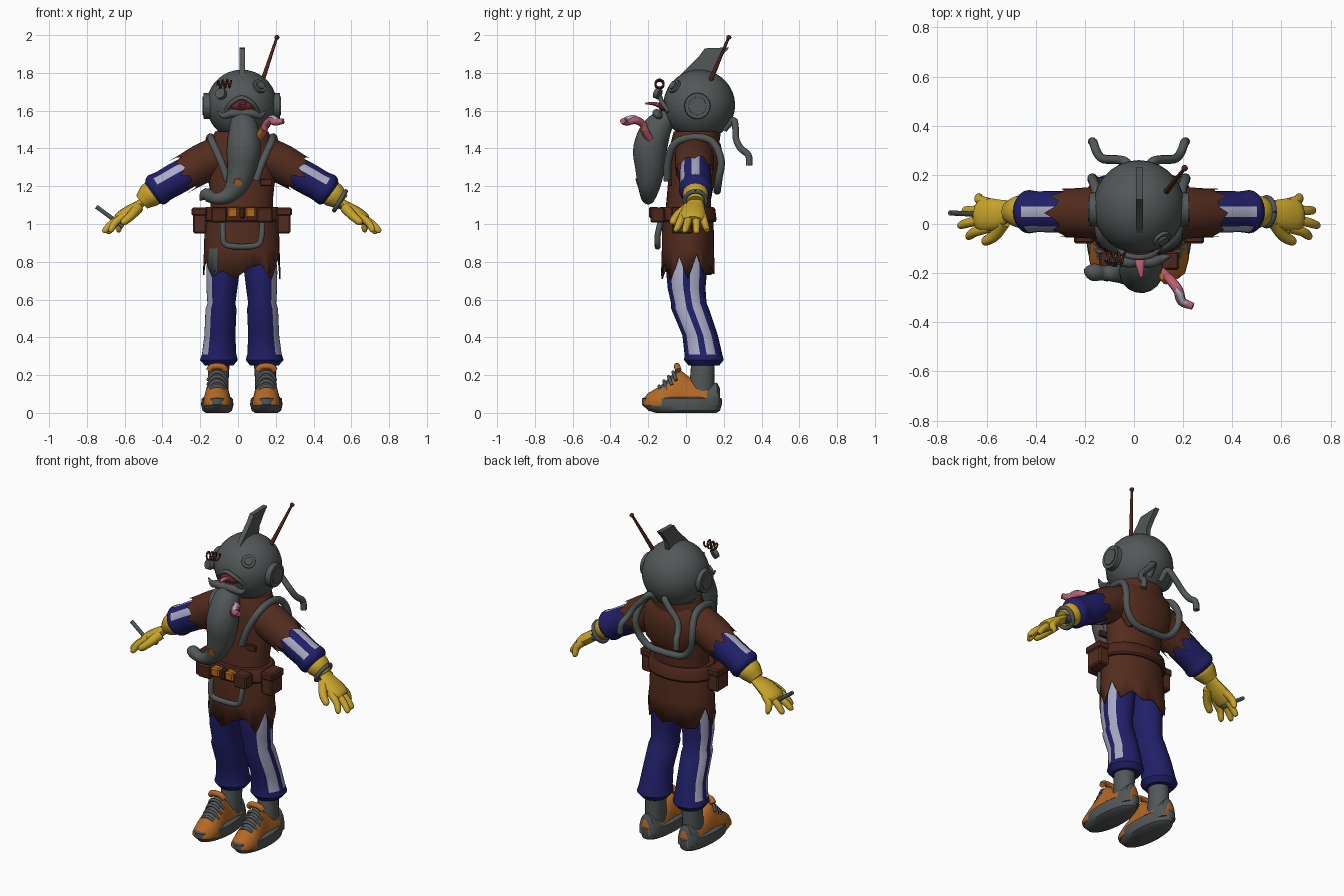
import bpy, bmesh, math, random
from mathutils import Vector as V

random.seed(4)
if "Cube" in bpy.data.objects:
    bpy.data.objects.remove(bpy.data.objects["Cube"])
MID = 0.02  # plane of symmetry


def material(name, *rgb):
    m = bpy.data.materials.new(name)
    m.use_nodes = True
    m.diffuse_color = (*rgb, 1)
    m.node_tree.nodes["Principled BSDF"].inputs["Base Color"].default_value = (*rgb, 1)
    return m


grey = material("sea grey", .085, .095, .095)
brown = material("tunic brown", .088, .025, .013)
dark = material("dark leather", .075, .02, .012)
navy = material("navy blue", .015, .014, .14)
pale = material("pale lavender", .4, .4, .56)
orange = material("shoe orange", .46, .14, .018)
yellow = material("glove yellow", .58, .375, .025)
pink = material("pink", .5, .11, .16)
maroon = material("mouth maroon", .16, .018, .022)


def finish(name, bm, mats, angle=40):
    bmesh.ops.recalc_face_normals(bm, faces=bm.faces)
    me = bpy.data.meshes.new(name)
    bm.to_mesh(me)
    bm.free()
    ob = bpy.data.objects.new(name, me)
    bpy.context.collection.objects.link(ob)
    for m in mats if isinstance(mats, tuple) else (mats,):
        me.materials.append(m)
    bpy.ops.object.select_all(action="DESELECT")
    ob.select_set(True)
    bpy.context.view_layer.objects.active = ob
    bpy.ops.object.shade_smooth_by_angle(angle=math.radians(angle))
    return ob


def skin(name, rings, mats, rule=None, close_end=True):
    """Bridge equal rings of points; rule(row, column) picks the colour slot."""
    bm = bmesh.new()
    rows = [[bm.verts.new(p) for p in r] for r in rings]
    n = len(rows[0])
    for i in range(len(rows) - 1):
        for j in range(n):
            k = (j + 1) % n
            f = bm.faces.new((rows[i][j], rows[i][k], rows[i + 1][k], rows[i + 1][j]))
            f.material_index = rule(i, j) if rule else 0
    bm.faces.new(rows[0])
    if close_end:
        bm.faces.new(rows[-1])
    return finish(name, bm, mats)


def ellipses(rows, s=1, seg=32):
    """Horizontal rings from rows of z, x, y, x radius, y radius."""
    return [[V((MID + s * (x + rx * math.cos(a)), y + ry * math.sin(a), z))
             for a in (math.tau * j / seg for j in range(seg))] for z, x, y, rx, ry in rows]


def tube_rings(pts, s=1, seg=10, steps=4, flat=1):
    """Rings along a smooth path of x, y, z, radius."""
    path, q = [], [V(p) for p in pts]
    q = [q[0] * 2 - q[1]] + q + [q[-1] * 2 - q[-2]]
    for i in range(1, len(q) - 2):
        a, b, c, d = q[i - 1:i + 3]
        for k in range(steps + (i == len(q) - 3)):
            t = k / steps
            path.append((b * 2 + (c - a) * t + (a * 2 - b * 5 + c * 4 - d) * t ** 2
                         + (b * 3 - a - c * 3 + d) * t ** 3) / 2)
    pos = [V((MID + s * p[0], p[1], p[2])) for p in path]
    rings, u = [], V((0, 0, 1))
    for i, p in enumerate(pos):
        d = (pos[min(i + 1, len(pos) - 1)] - pos[max(i - 1, 0)]).normalized()
        if i == 0 and abs(d.z) > .9:
            u = V((0, 1, 0))
        u = (u - d * u.dot(d)).normalized()
        v, r = d.cross(u), max(path[i][3], .002)
        rings.append([p + (u * math.cos(a) * flat + v * math.sin(a)) * r
                      for a in (math.tau * j / seg for j in range(seg))])
    return rings


def tube(name, pts, mat, s=1, **kw):
    return skin(name, tube_rings(pts, s, **kw), mat)


def hose(name, pts, r, mat, s=1):
    return tube(name, [(*p, r) for p in pts], mat, s)


def box(name, centre, size, mat, bevel=.008):
    bm = bmesh.new()
    bmesh.ops.create_cube(bm, size=1)
    for v in bm.verts:
        v.co = V(centre) + V(a * b for a, b in zip(v.co, size))
    bmesh.ops.bevel(bm, geom=bm.edges[:], offset=bevel, segments=1, affect="EDGES")
    return finish(name, bm, mat, 30)


def ball(name, centre, size, mat):
    bm = bmesh.new()
    bmesh.ops.create_uvsphere(bm, u_segments=28, v_segments=18, radius=1)
    for v in bm.verts:
        v.co = V(centre) + V(a * b for a, b in zip(v.co, size))
    return finish(name, bm, mat)


def disc(name, centre, normal, r, depth, mat, seg=16):
    bm = bmesh.new()
    rot = V(normal).to_track_quat("Z", "Y").to_matrix().to_4x4()
    rot.translation = V(centre)
    bmesh.ops.create_cone(bm, cap_ends=True, segments=seg, radius1=r, radius2=r * .94, depth=depth, matrix=rot)
    return finish(name, bm, mat, 30)


# Helmet head, fin and antenna
head = V((MID, .07, 1.63))
ball("helmet", head, (.187, .19, .187), grey)
bm = bmesh.new()
fin = [(-.05, 1.77), (.02, 1.84), (.07, 1.89), (.1, 1.93), (.23, 1.935), (.19, 1.89), (.155, 1.84), (.14, 1.72), (0, 1.7)]
face = bm.faces.new([bm.verts.new((.009, y, z)) for y, z in fin])
out = bmesh.ops.extrude_face_region(bm, geom=[face])["geom"]
bmesh.ops.translate(bm, verts=[g for g in out if isinstance(g, bmesh.types.BMVert)], vec=(.028, 0, 0))
finish("head_fin", bm, grey, 30)
tube("antenna", [(.11, .13, 1.76, .012), (.185, .225, 1.985, .007)], dark)
ball("antenna_tip", (.206, .227, 1.988), (.013, .013, .012), dark)

# Whole eye, sprung eye and its coil
eye = V((.1, -.14, .105)).normalized()
disc("left_eye_rim", head + eye * .184, eye, .04, .026, grey)
disc("left_eye_lens", head + eye * .198, eye, .024, .016, grey)
coil = [(-.13 + .0032 * k, -.14 + .022 * math.cos(k * .85), 1.735 + .022 * math.sin(k * .85) + .0005 * k)
        for k in range(24)]
hose("eye_spring", coil, .005, dark)
disc("right_eye_cap", (-.09, -.15, 1.69), (-.4, -.8, .3), .03, .025, grey)

# Mouth, lips, tongue, whiskers
ball("mouth", (.022, -.1, 1.626), (.066, .047, .036), maroon)
hose("upper_lip", [(-.085, -.09, 1.595), (-.055, -.125, 1.64), (0, -.135, 1.668), (.055, -.125, 1.64), (.085, -.09, 1.595)], .012, grey)
tube("tongue", [(0, -.12, 1.62, .024), (.005, -.17, 1.637, .017), (.01, -.215, 1.638, .007)], pink, flat=.6)
for s in (1, -1):
    tube("whisker", [(0, -.15, 1.58, .022), (.05, -.155, 1.587, .023), (.095, -.14, 1.572, .017), (.128, -.13, 1.597, .003)], grey, s)

# Long tail-like beard
tube("beard", [(.0, -.09, 1.575, .05), (.01, -.155, 1.5, .08), (.01, -.19, 1.4, .09), (0, -.19, 1.3, .08),
               (-.025, -.195, 1.21, .062), (-.075, -.2, 1.15, .042), (-.14, -.2, 1.135, .03),
               (-.19, -.195, 1.155, .035), (-.222, -.185, 1.125, .003)], grey, seg=18)
disc("beard_patch", (0, -.256, 1.22), (.1, -1, -.3), .024, .009, orange, 7)

# Curling tentacle
tube("tentacle_root", [(.09, -.19, 1.45, .018), (.12, -.22, 1.5, .02)], pink)
tube("tentacle_root_front", [(.086, -.2, 1.455, .017), (.112, -.23, 1.505, .018)], orange)
tube("tentacle", [(.115, -.215, 1.49, .02), (.13, -.23, 1.53, .02), (.16, -.27, 1.55, .021),
                  (.175, -.315, 1.54, .02), (.22, -.335, 1.545, .015)], pink)
tube("tentacle_inside", [(.15, -.265, 1.563, .011), (.166, -.285, 1.564, .013), (.178, -.315, 1.554, .014),
                         (.195, -.325, 1.553, .01)], pale)

# Tunic with padded back
skin("tunic", ellipses([(1, 0, .01, .17, .125), (1.13, 0, .015, .165, .118), (1.28, 0, .035, .18, .125),
                        (1.38, 0, .045, .18, .13), (1.44, 0, .05, .165, .128), (1.49, 0, .06, .14, .125)]), brown)
skin("back_pad", ellipses([(1.19, 0, .11, .12, .05), (1.24, 0, .12, .16, .068), (1.34, 0, .125, .175, .07),
                           (1.42, 0, .12, .165, .065), (1.46, 0, .11, .13, .05)]), brown)

# Torn skirt: hem heights anticlockwise from the left side
hem = [.71, .84, .73, .78, .735, .76, .73, .73, .85, .73, .81, .72, .755, .71, .765, .79, .705, .83]
rings = ellipses([(1.08, 0, .01, .17, .13), (.95, 0, .01, .198, .138), (.87, 0, .01, .2, .138), (.775, 0, .01, .206, .142)], seg=36)
for j, p in enumerate(rings[-1]):
    p.z = (hem[j // 2] + hem[(j + 1) // 2 % 18]) / 2
skirt = skin("torn_skirt", rings, (brown, grey), lambda i, j: int(i == 2 and j in (21, 22)), False)
skirt.modifiers.new("cloth", "SOLIDIFY").thickness = .008
box("tunic_patch", (.15, -.083, 1.22), (.06, .02, .035), dark, .003)

# Belt with pouches and hanging hose
skin("belt", ellipses([(1.01, 0, .005, .2, .15), (1.02, 0, .005, .208, .157), (1.08, 0, .005, .2, .15), (1.09, 0, .005, .19, .14)]), dark)
box("buckle", (MID + .002, -.17, 1.06), (.03, .05, .062), dark)
for s in (1, -1):
    box("side_pouch", (MID + s * .222, -.02, 1.01), (.07, .11, .12), brown)
    box("side_pouch_flap", (MID + s * .225, -.02, 1.065), (.08, .12, .045), dark)
    box("front_pouch", (MID + s * .12, -.15, 1.047), (.085, .075, .08), dark)
    box("buckle_pouch", (MID + s * .048, -.163, 1.06), (.056, .05, .054), orange)
hose("hanging_hose", [(-.1, -.13, 1.03), (-.1, -.15, .94), (-.085, -.15, .89), (0, -.15, .88),
                      (.085, -.15, .89), (.105, -.15, .94), (.11, -.13, 1.03)], .016, grey)

for s, side in ((1, "left"), (-1, "right")):
    # Ear port and breathing hoses
    disc(side + "_ear_port", (MID + s * .177, .06, 1.625), (s, 0, 0), .072, .05, grey)
    disc(side + "_ear_glass", (MID + s * .196, .06, 1.625), (s, 0, 0), .052, .022, grey, 8)
    hose(side + "_harness", [(.075, -.1, 1.23), (.11, -.095, 1.33), (.155, -.055, 1.43), (.165, .05, 1.46), (.175, .14, 1.435),
                             (.19, .185, 1.34), (.175, .175, 1.25), (.11, .165, 1.185), (0, .165, 1.175)], .02, grey, s)
    hose(side + "_breathing_hose", [(.04, .2, 1.5), (.05, .25, 1.55), (.09, .262, 1.51), (.145, .265, 1.45),
                                    (.17, .29, 1.4), (.185, .33, 1.365), (.19, .335, 1.31)], .018, grey, s)

    # Torn sleeve over striped arm
    rings = tube_rings([(.06, .045, 1.385, .1), (.19, .045, 1.33, .104), (.298, .045, 1.27, .098)], s, 24)
    for j, p in enumerate(rings[-1]):
        p += V((s * .87, 0, -.5)) * (random.uniform(.01, .05) if j % 3 == 0 else -random.uniform(0, .025))
    skin(side + "_sleeve", rings, brown, close_end=False)
    arm = tube_rings([(.24, .05, 1.3, .08), (.33, .05, 1.25, .085), (.41, .05, 1.205, .083), (.455, .05, 1.178, .087),
                      (.48, .05, 1.162, .06)], s, 24)
    skin(side + "_arm", arm, (navy, pale),
         lambda i, j: int(i < 10 and (j if s > 0 else 23 - j) in (23, 0, 3, 4)))

    # Glove
    tube(side + "_glove_cuff", [(.46, .05, 1.17, .066), (.49, .05, 1.15, .066), (.53, .05, 1.115, .044)], yellow, s, seg=16)
    tube(side + "_palm", [(.5, .05, 1.14, .045), (.54, .05, 1.105, .047), (.59, .04, 1.07, .064), (.64, .035, 1.035, .066),
                          (.66, .035, 1.02, .05)], yellow, s, seg=16, flat=.5)
    for y0, x1, y1, z1 in ((-.015, .7, -.05, .96), (.02, .732, -.005, .955), (.055, .715, .055, .95), (.085, .66, .11, .96)):
        tube(side + "_finger", [(.61, y0, 1.05, .022), ((.635 + x1) / 2, (y0 + y1) / 2, z1 + .05, .02),
                                (x1 - .008, y1, z1 + .01, .016), (x1, y1, z1, .006)], yellow, s)
    tube(side + "_thumb", [(.55, .01, 1.085, .03), (.585, -.045, 1.045, .024), (.625, -.07, 1.01, .019), (.635, -.075, 1, .006)], yellow, s)

    # Striped trouser leg with flared cuff
    leg = ellipses([(.98, .088, .01, .08, .1), (.75, .1, .003, .088, .108), (.66, .105, .003, .082, .1),
                    (.58, .108, .015, .074, .094), (.55, .11, .022, .082, .1), (.41, .116, .075, .082, .094),
                    (.31, .12, .092, .091, .1), (.28, .121, .095, .1, .105), (.25, .12, .095, .075, .08)], s, 36)
    skin(side + "_leg", leg, (navy, pale), lambda i, j: int(i < 6 and j in (1, 2, 3, 31, 32, 33, 34)))

    # Sock and shoe
    skin(side + "_sock", ellipses([(.06, .125, .08, .055, .075), (.17, .125, .085, .055, .065), (.27, .122, .09, .058, .062)], s, 20), grey)
    skin(side + "_sole", ellipses([(0, .13, 0, .06, .16), (.012, .13, -.01, .078, .19), (.045, .13, -.022, .086, .212),
                                   (.075, .13, -.022, .082, .212), (.085, .13, -.022, .07, .195)], s, 28), grey)
    rows = [(-.222, .03, .08), (-.2, .058, .105), (-.14, .074, .14), (-.09, .072, .185), (-.045, .062, .235),
            (-.015, .062, .215), (.05, .066, .165), (.11, .066, .15), (.165, .05, .16), (.18, .03, .13)]
    shoe = [[V((MID + s * (.13 + w * math.cos(a)), y, .045 + max(math.sin(a), -.1) * (top - .045)))
             for a in (math.tau * j / 20 for j in range(20))] for y, w, top in rows]
    skin(side + "_shoe", shoe, (orange, grey), lambda i, j: int(i > 6 or (i in (2, 3) and 3 <= j <= 6)))
    hose(side + "_shoe_tongue", [(.085, -.04, .225), (.105, -.047, .245), (.155, -.047, .245), (.175, -.04, .225)], .017, orange, s)
    for y, z in ((-.14, .137), (-.115, .163), (-.09, .187), (-.067, .211)):
        hose(side + "_lace", [(.08, y + .015, z - .04), (.108, y, z), (.152, y, z), (.18, y + .015, z - .04)], .009, grey, s)

# Wrist gadget and held stick
hose("wrist_band", [(.52 + .03 * math.cos(a), .05 + .056 * math.sin(a), 1.123 + .05 * math.cos(a))
                    for a in (math.tau * k / 12 for k in range(13))], .012, grey)
box("wrist_gadget", (.55, .075, 1.1), (.05, .05, .04), grey)
hose("held_stick", [(.77, .045, 1.092), (.68, .04, 1.025), (.63, .03, .985)], .011, grey, -1)
